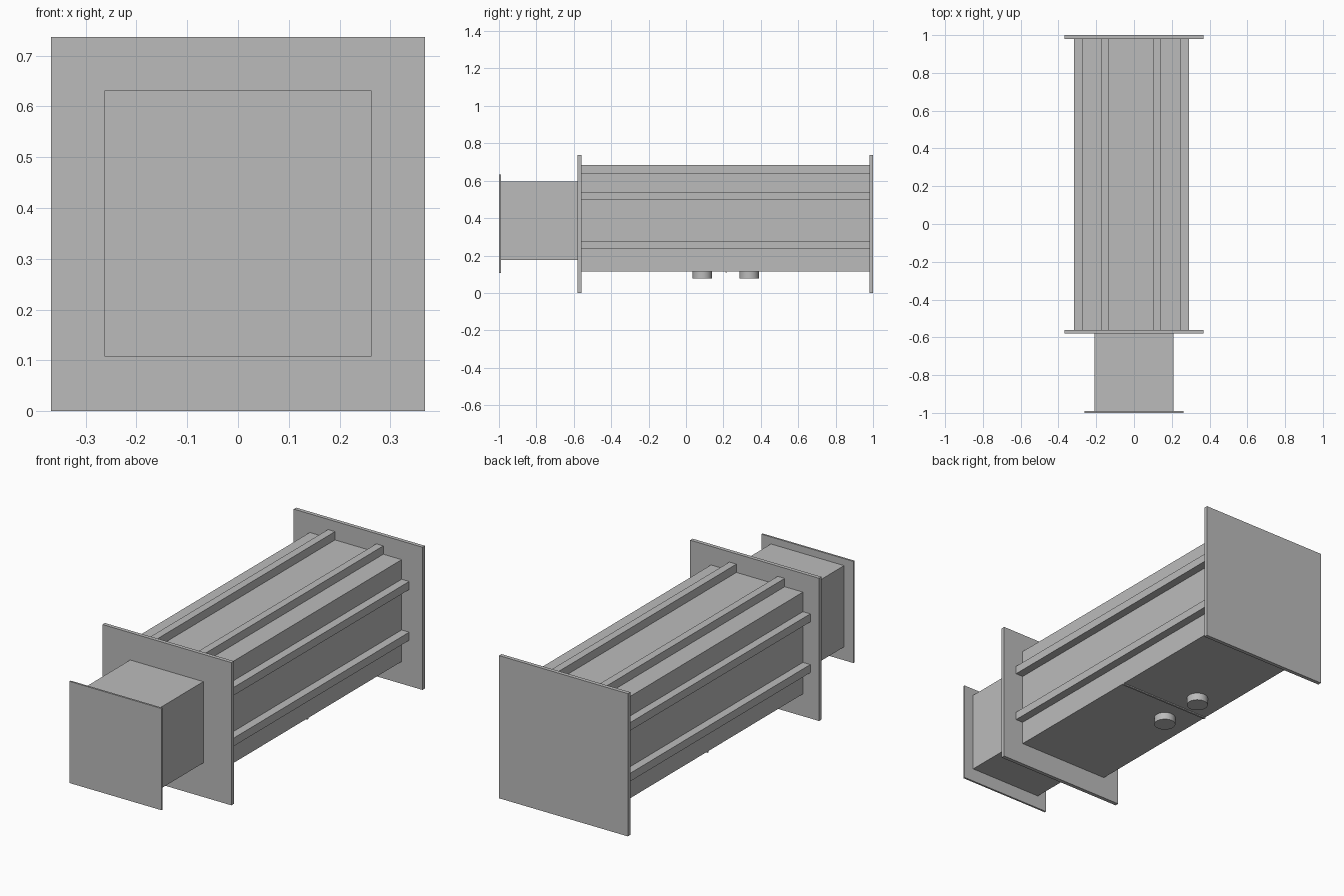
import bpy

if "Cube" in bpy.data.objects:
    bpy.data.objects.remove(bpy.data.objects["Cube"])

grey = bpy.data.materials.new("light_grey")
grey.diffuse_color = (0.5, 0.5, 0.5, 1)
grey.use_nodes = True
grey.node_tree.nodes["Principled BSDF"].inputs["Base Color"].default_value = grey.diffuse_color


def box(name, x, y, z):
    """Box from (min, max) ranges on each axis."""
    bpy.ops.mesh.primitive_cube_add(size=1, location=[(a + b) / 2 for a, b in (x, y, z)])
    ob = bpy.context.object
    ob.name = name
    ob.scale = [b - a for a, b in (x, y, z)]
    bpy.ops.object.transform_apply(location=False, rotation=False, scale=True)
    ob.data.materials.append(grey)


# Main duct and its narrower inlet
BODY_Y = (-0.56, 0.98)
box("main_duct", (-0.276, 0.249), BODY_Y, (0.115, 0.641))
box("inlet_neck", (-0.21, 0.208), (-0.99, -0.58), (0.176, 0.596))

# End plates and inlet flange
for name, y in (("front_plate", (-0.58, -0.56)), ("back_plate", (0.98, 1.0))):
    box(name, (-0.368, 0.368), y, (0, 0.737))
box("inlet_flange", (-0.263, 0.263), (-1.0, -0.99), (0.107, 0.632))

# Lengthwise stiffening ribs on the top and both sides
for i, x in enumerate((-0.152, 0.124)):
    box(f"top_rib_{i}", (x - 0.02, x + 0.02), BODY_Y, (0.641, 0.684))
for i, z in enumerate((0.257, 0.519)):
    box(f"left_rib_{i}", (-0.318, -0.276), BODY_Y, (z - 0.021, z + 0.021))
    box(f"right_rib_{i}", (0.249, 0.292), BODY_Y, (z - 0.021, z + 0.021))

# Thin seam strip across the underside
box("seam_strip", (-0.276, 0.249), (0.21, 0.22), (0.109, 0.115))

# Round ports below the duct
for i, y in enumerate((0.088, 0.338)):
    bpy.ops.mesh.primitive_cylinder_add(vertices=48, radius=0.052, depth=0.038,
                                        location=(-0.125, y, 0.096))
    port = bpy.context.object
    port.name = f"drain_port_{i}"
    port.data.materials.append(grey)
    bpy.ops.object.shade_smooth_by_angle()
